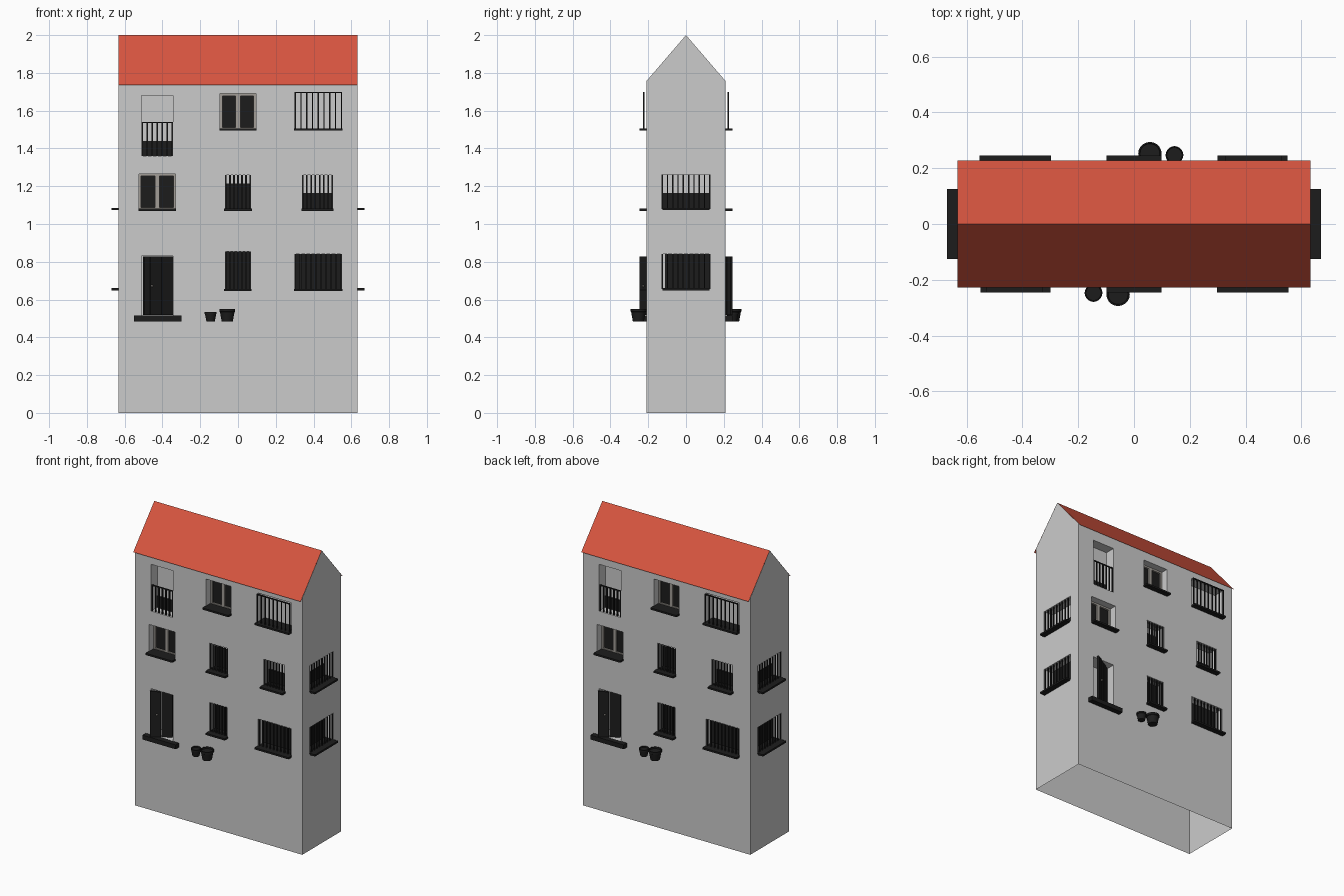
import bpy, bmesh, math
from mathutils import Matrix

if "Cube" in bpy.data.objects:
    bpy.data.objects.remove(bpy.data.objects["Cube"])


def material(name, color):
    m = bpy.data.materials.new(name)
    m.diffuse_color = color
    m.use_nodes = True
    m.node_tree.nodes["Principled BSDF"].inputs["Base Color"].default_value = m.diffuse_color
    return m


DARK = material("dark", (0.012, 0.012, 0.012, 1))
RED = material("roof_red", (0.68, 0.09, 0.05, 1))
PALE = material("pale_frame", (0.36, 0.34, 0.31, 1))
HW, HD = 0.633, 0.21          # half width, half depth
TURN = Matrix.Rotation(math.pi, 4, 'Z')


def finish(name, bm, mat=None, twin=True):
    # twin: the back is the front turned half way round
    if twin:
        copy = bmesh.ops.duplicate(bm, geom=bm.verts[:] + bm.edges[:] + bm.faces[:])
        vs = [g for g in copy["geom"] if isinstance(g, bmesh.types.BMVert)]
        bmesh.ops.transform(bm, matrix=TURN, verts=vs)
    me = bpy.data.meshes.new(name)
    bm.to_mesh(me)
    bm.free()
    ob = bpy.data.objects.new(name, me)
    bpy.context.collection.objects.link(ob)
    if mat:
        me.materials.append(mat)
    return ob


def boxes(name, items, mat=None):
    bm = bmesh.new()
    for x0, x1, y0, y1, z0, z1 in items:
        m = Matrix.Translation(((x0 + x1) / 2, (y0 + y1) / 2, (z0 + z1) / 2))
        m = m @ Matrix.Diagonal((x1 - x0, y1 - y0, z1 - z0, 1))
        bmesh.ops.create_cube(bm, size=1, matrix=m)
    return finish(name, bm, mat)


def bars(a, b, n, w):
    return [(a + (b - a - w) * i / (n - 1), a + (b - a - w) * i / (n - 1) + w) for i in range(n)]


# Openings: name, x0, x1, z0, z1
front = {
    "balcony": (-0.51, -0.345, 1.36, 1.68),
    "top_casement": (-0.095, 0.095, 1.50, 1.69),
    "top_barred": (0.30, 0.55, 1.50, 1.70),
    "mid_casement": (-0.525, -0.33, 1.075, 1.265),
    "mid_narrow": (-0.07, 0.07, 1.075, 1.26),
    "mid_barred": (0.338, 0.503, 1.075, 1.26),
    "door": (-0.51, -0.345, 0.515, 0.83),
    "low_narrow": (-0.07, 0.068, 0.65, 0.855),
    "low_barred": (0.30, 0.55, 0.65, 0.84),
}
side = {"upper": (1.08, 1.262), "lower": (0.655, 0.84)}
BACK = -0.14                  # depth of the recess back

# House body with recesses, open below and under the roof
bm = bmesh.new()
prof = [(-HD, 0), (HD, 0), (HD, 1.756), (0, 2.0), (-HD, 1.756)]
face = bm.faces.new([bm.verts.new((-HW, y, z)) for y, z in prof])
ext = bmesh.ops.extrude_face_region(bm, geom=[face])
bmesh.ops.translate(bm, vec=(2 * HW, 0, 0),
                    verts=[g for g in ext["geom"] if isinstance(g, bmesh.types.BMVert)])
bmesh.ops.recalc_face_normals(bm, faces=bm.faces[:])
walls = finish("walls", bm, twin=False)
cuts = [(x0, x1, -0.3, -0.11 if k == "door" else BACK, z0, z1)
        for k, (x0, x1, z0, z1) in front.items()]
cuts += [(0.563, 0.75, -0.13, 0.13, z0, z1) for z0, z1 in side.values()]
cutter = boxes("opening_cutter", cuts)
cutter.hide_render = True
mod = walls.modifiers.new("openings", 'BOOLEAN')
mod.operation, mod.solver, mod.object = 'DIFFERENCE', 'EXACT', cutter
bpy.context.view_layer.objects.active = walls
bpy.ops.object.modifier_apply(modifier=mod.name)
bpy.data.objects.remove(cutter)
bm = bmesh.new()
bm.from_mesh(walls.data)
bm.faces.ensure_lookup_table()
gone = [f for f in bm.faces if f.calc_center_median().z < 0.001
        or (f.normal.z > 0.1 and f.calc_center_median().z > 1.75)]
bmesh.ops.delete(bm, geom=gone, context='FACES')
bm.to_mesh(walls.data)
bm.free()

# Roof: two thin slopes overhanging the eaves
bm = bmesh.new()
rows = [[bm.verts.new((x, y, z)) for x in (-HW, HW)]
        for y, z in ((-0.228, 1.737), (0, 2.0), (0.228, 1.737))]
for a, b in zip(rows, rows[1:]):
    bm.faces.new((a[0], a[1], b[1], b[0]))
finish("roof", bm, RED, twin=False)

# Sills and door step
sills = [(x0 - 0.003, x1 + 0.003, -0.245, BACK, z0 - 0.006, z0 + 0.006)
         for k, (x0, x1, z0, z1) in front.items() if k not in ("door", "balcony")]
sills += [(0.563, 0.67, -0.125, 0.125, z0 - 0.006, z0 + 0.006) for z0, z1 in side.values()]
boxes("sills", sills, DARK)
boxes("door_step", [(-0.55, -0.30, -0.245, -0.205, 0.485, 0.515)], DARK)

# Dark panels behind the bars, some only half height
tops = {"balcony": 1.44, "mid_narrow": 1.215, "mid_barred": 1.165,
        "low_narrow": 0.855, "low_barred": 0.84, "door": 0.83}
panes = [(front[k][0], front[k][1], BACK - 0.006, BACK - 0.001, front[k][2], t)
         for k, t in tops.items() if k != "door"]
panes += [(0.565, 0.57, -0.13, 0.13, 1.08, 1.165), (0.565, 0.57, -0.11, 0.13, 0.655, 0.84)]
boxes("dark_panes", panes, DARK)

# Window bars: opening, count, width, front position, top
grilles = []
for k, n, w, y, top in (("balcony", 7, 0.008, -0.208, 1.54), ("top_barred", 9, 0.006, -0.228, 1.70),
                        ("mid_narrow", 7, 0.010, -0.205, 1.26), ("mid_barred", 8, 0.008, -0.205, 1.26),
                        ("low_narrow", 7, 0.010, -0.205, 0.855), ("low_barred", 10, 0.008, -0.205, 0.84)):
    x0, x1, z0, z1 = front[k]
    grilles += [(a, b, y, y + 0.007, z0, top) for a, b in bars(x0, x1, n, w)]
    if k in ("balcony", "top_barred"):
        grilles.append((x0, x1, y, y + 0.008, top - 0.006, top))
for z0, z1 in side.values():
    grilles += [(0.622, 0.629, a, b, z0, z1) for a, b in bars(-0.13, 0.13, 10, 0.007)]
boxes("window_bars", grilles, DARK)

# Casement windows: pale frame and two dark sashes
frames, sashes = [], []
for k in ("top_casement", "mid_casement"):
    x0, x1, z0, z1 = front[k]
    mid, t = (x0 + x1) / 2, 0.012
    y0, y1 = BACK - 0.022, BACK
    frames += [(x0, x0 + t, y0, y1, z0, z1), (x1 - t, x1, y0, y1, z0, z1),
               (mid - t, mid + t, y0, y1, z0, z1),
               (x0 + t, x1 - t, y0, y1, z1 - t, z1), (x0 + t, x1 - t, y0, y1, z0, z0 + t)]
    sashes += [(x0 + t, mid - t, y0 + 0.012, y1, z0 + t, z1 - t),
               (mid + t, x1 - t, y0 + 0.012, y1, z0 + t, z1 - t)]
boxes("casement_frames", frames, PALE)
boxes("casement_sashes", sashes, DARK)

# Plank door standing ajar, hinged on its right side
bm = bmesh.new()
L, hinge = 0.18, Matrix.Translation((-0.347, -0.145, 0)) @ Matrix.Rotation(math.radians(32), 4, 'Z')
for i in range(5):
    m = hinge @ Matrix.Translation((-L * (i + 0.5) / 5, 0, 0.673))
    bmesh.ops.create_cube(bm, size=1, matrix=m @ Matrix.Diagonal((L / 5 - 0.002, 0.012 + 0.004 * (i % 2), 0.31, 1)))
finish("door_leaf", bm, DARK)
bm = bmesh.new()
bmesh.ops.create_icosphere(bm, subdivisions=2, radius=0.006,
                           matrix=hinge @ Matrix.Translation((-0.135, -0.012, 0.672)))
finish("door_knob", bm, PALE)

# Flower pots: tapered open cups with a soil disc
bm = bmesh.new()
for x, y, r, h in ((-0.145, -0.247, 0.032, 0.05), (-0.057, -0.252, 0.042, 0.066)):
    rings = []
    for rr, z in ((0.7, 0), (0.92, 0.75), (1, 0.78), (1, 1), (0.88, 1), (0.84, 0.85)):
        rings.append([bm.verts.new((x + r * rr * math.cos(i * math.tau / 20),
                                    y + r * rr * math.sin(i * math.tau / 20), 0.485 + h * z))
                      for i in range(20)])
    for a, b in zip(rings, rings[1:]):
        for i in range(20):
            j = (i + 1) % 20
            bm.faces.new((a[i], a[j], b[j], b[i]))
    bm.faces.new(rings[0][::-1])
    bm.faces.new(rings[-1])
pots = finish("flower_pots", bm, DARK)
bpy.ops.object.select_all(action='DESELECT')
pots.select_set(True)
bpy.context.view_layer.objects.active = pots
bpy.ops.object.shade_smooth_by_angle()
